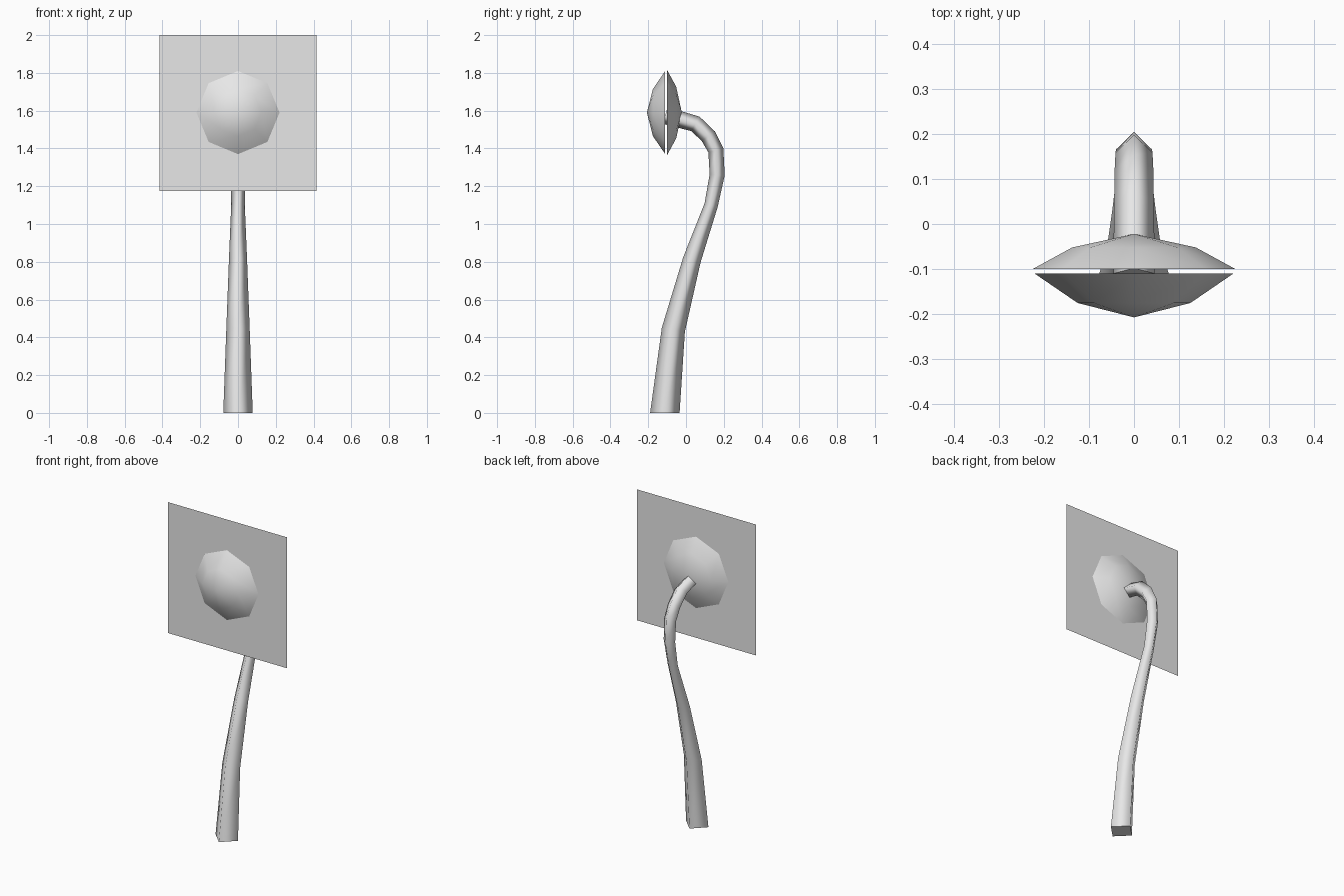
import bpy, bmesh
from math import sin, cos, pi
from mathutils import Vector

cube = bpy.data.objects.get("Cube")
if cube:
    bpy.data.objects.remove(cube, do_unlink=True)

grey = bpy.data.materials.new("plain_grey")
grey.use_nodes = True
colour = (0.8, 0.8, 0.8, 1)
grey.diffuse_color = colour
grey.node_tree.nodes["Principled BSDF"].inputs["Base Color"].default_value = colour

HEAD_Z = 1.59


def finish(name, bm, smooth=True):
    mesh = bpy.data.meshes.new(name)
    for f in bm.faces:
        f.smooth = smooth
    bm.to_mesh(mesh)
    bm.free()
    mesh.materials.append(grey)
    obj = bpy.data.objects.new(name, mesh)
    bpy.context.collection.objects.link(obj)
    return obj


def bridge(bm, a, b):
    n = len(a)
    for i in range(n):
        j = (i + 1) % n
        bm.faces.new((a[i], a[j], b[j], b[i]))


def dome(name, rings, tip_y):
    """Shallow eight-sided dome around the y axis, open at the rim."""
    bm = bmesh.new()
    loops = [[bm.verts.new((r * cos(i * pi / 4), y, HEAD_Z + r * sin(i * pi / 4)))
              for i in range(8)] for y, r in rings]
    bridge(bm, loops[0], loops[1])
    tip = bm.verts.new((0, tip_y, HEAD_Z))
    last = loops[-1]
    for i in range(8):
        bm.faces.new((last[i], last[(i + 1) % 8], tip))
    if tip_y > rings[0][0]:
        bmesh.ops.reverse_faces(bm, faces=bm.faces[:])
    return finish(name, bm)


# Flower head: front and back halves with a narrow gap between them
dome("flower_centre_front", [(-0.11, 0.22), (-0.175, 0.125)], -0.207)
dome("flower_centre_back", [(-0.10, 0.225), (-0.052, 0.137)], -0.022)

# Flat square petal sheet standing in the gap
bm = bmesh.new()
bm.faces.new([bm.verts.new((x, -0.105, z)) for x, z in
              ((-0.415, 1.175), (0.415, 1.175), (0.415, 2.0), (-0.415, 2.0))])
finish("petal_sheet", bm, smooth=False)

# Four-sided tapering stem swept along a curved path: y, z, radius
path = [(-0.112, 0, 0.078), (-0.067, 0.44, 0.062), (0.031, 0.81, 0.048),
        (0.133, 1.1, 0.036), (0.165, 1.26, 0.04), (0.158, 1.39, 0.041),
        (0.118, 1.465, 0.043), (0.05, 1.53, 0.044), (-0.11, 1.575, 0.046)]
centres = [Vector((0, y, z)) for y, z, r in path]
bm = bmesh.new()
loops = []
for i, (y, z, r) in enumerate(path):
    if i == 0:
        t = Vector((0, 0, 1))
    else:
        before = (centres[i] - centres[i - 1]).normalized()
        after = (centres[min(i + 1, len(path) - 1)] - centres[i]).normalized()
        t = (before + after).normalized()
    side = Vector((1, 0, 0))
    back = t.cross(side)
    loops.append([bm.verts.new(centres[i] + r * (cos(k * pi / 2) * side + sin(k * pi / 2) * back))
                  for k in range(4)])
for a, b in zip(loops, loops[1:]):
    bridge(bm, a, b)
caps = [bm.faces.new(loops[0][::-1]), bm.faces.new(loops[-1])]
for cap in caps:
    for e in cap.edges:
        e.smooth = False
finish("stem", bm)
